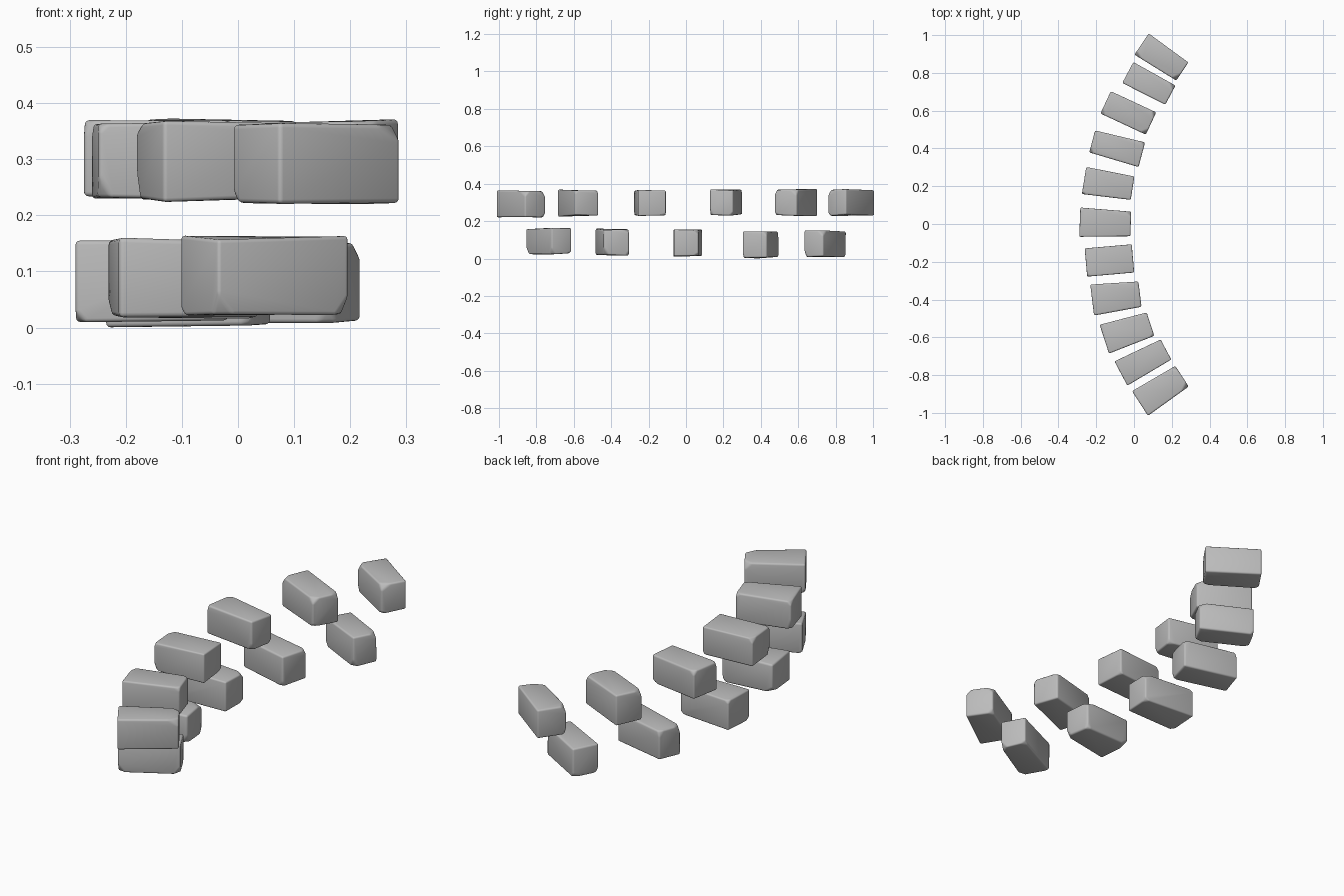
import bpy, bmesh, math, random
from mathutils import Vector, Matrix

cube = bpy.data.objects.get("Cube")
if cube:
    bpy.data.objects.remove(cube, do_unlink=True)

random.seed(4)

# Single weathered stone colour
stone = bpy.data.materials.new("grey stone")
stone.use_nodes = True
colour = (0.5, 0.5, 0.5, 1)
stone.diffuse_color = colour
stone.node_tree.nodes["Principled BSDF"].inputs["Base Color"].default_value = colour

HEIGHT = 0.137


def chip_corner(bm, corner, depth):
    """Slice a shallow chip off one corner and close the cut."""
    normal = Vector([math.copysign(random.uniform(0.35, 1), c) for c in corner])
    normal.normalize()
    bmesh.ops.bisect_plane(bm, geom=bm.verts[:] + bm.edges[:] + bm.faces[:],
                           plane_co=corner - normal * depth, plane_no=normal,
                           clear_outer=True)
    rim = [e for e in bm.edges if e.is_boundary]
    if rim:
        bmesh.ops.holes_fill(bm, edges=rim)


def stone_block(name, x, y, z, turn, length, outer, inner):
    """A tapered, chipped and softened block; outer and inner are end widths."""
    bm = bmesh.new()
    bmesh.ops.create_cube(bm, size=1)
    for v in bm.verts:
        v.co.y *= outer if v.co.x < 0 else inner
        v.co.x *= length
        v.co.z *= HEIGHT
        v.co.z += random.uniform(-0.005, 0.005)
    corners = [v.co.copy() for v in bm.verts]
    for corner in random.sample(corners, 4):
        chip_corner(bm, corner, random.uniform(0.008, 0.018))

    # Worn rounded edges
    bmesh.ops.bevel(bm, geom=bm.edges[:], offset=0.013, segments=3,
                    profile=0.5, affect='EDGES', clamp_overlap=True)
    bmesh.ops.recalc_face_normals(bm, faces=bm.faces[:])

    mesh = bpy.data.meshes.new(name)
    bm.transform(Matrix.Translation((x, y, z)) @ Matrix.Rotation(math.radians(turn), 4, 'Z'))
    bm.to_mesh(mesh)
    bm.free()
    mesh.materials.append(stone)
    obj = bpy.data.objects.new(name, mesh)
    bpy.context.collection.objects.link(obj)
    return obj


# Curved wall stones, back to front: x, y, z, turn, length, outer and inner width
layout = [
    (.148, .88, .30, -34, .26, .135, .115),
    (.08, .742, .078, -28, .255, .125, .115),
    (-.03, .588, .30, -25, .265, .13, .13),
    (-.09, .402, .073, -15, .272, .12, .135),
    (-.136, .21, .30, -9, .26, .145, .125),
    (-.152, .005, .082, -2, .27, .155, .13),
    (-.13, -.193, .297, 5, .25, .15, .15),
    (-.095, -.387, .088, 7, .255, .165, .135),
    (-.035, -.57, .296, 18, .257, .16, .13),
    (.05, -.728, .092, 28, .27, .145, .12),
    (.143, -.878, .292, 33, .265, .155, .13),
]

bpy.ops.object.select_all(action='DESELECT')
for i, spec in enumerate(layout):
    course = "lower" if i % 2 else "upper"
    block = stone_block(f"{course}_stone_{i // 2 + 1}", *spec)
    block.select_set(True)
    bpy.context.view_layer.objects.active = block
bpy.ops.object.shade_smooth_by_angle(angle=math.radians(40))
